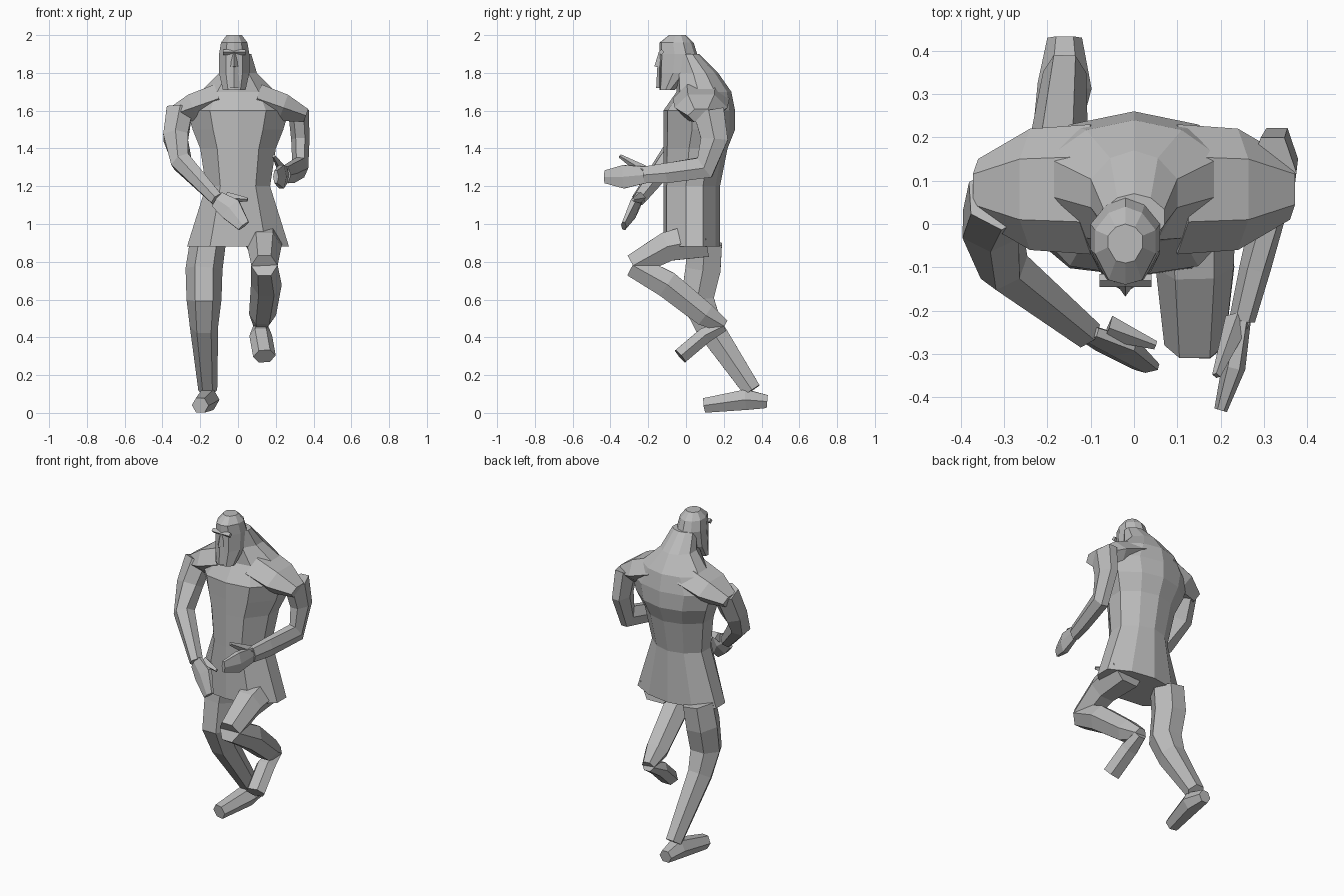
import bpy
import bmesh
from math import cos, sin, pi, tau
from mathutils import Vector

default_cube = bpy.data.objects.get("Cube")
if default_cube:
    bpy.data.objects.remove(default_cube, do_unlink=True)

# One plain stone colour for the whole figure
stone = bpy.data.materials.new("stone_grey")
stone.use_nodes = True
stone.diffuse_color = (0.5, 0.5, 0.5, 1)
shader = stone.node_tree.nodes["Principled BSDF"]
shader.inputs["Base Color"].default_value = stone.diffuse_color

X_AXIS = Vector((1, 0, 0))
Y_AXIS = Vector((0, 1, 0))


def loft(name, rings):
    """Skin a list of equal-length point rings and cap both ends."""
    bm = bmesh.new()
    loops = [[bm.verts.new(point) for point in ring] for ring in rings]
    for lower, upper in zip(loops, loops[1:]):
        lower_next = lower[1:] + lower[:1]
        upper_next = upper[1:] + upper[:1]
        for corners in zip(lower, lower_next, upper_next, upper):
            bm.faces.new(corners)
    bm.faces.new(reversed(loops[0]))
    bm.faces.new(loops[-1])
    bmesh.ops.recalc_face_normals(bm, faces=bm.faces)
    mesh = bpy.data.meshes.new(name)
    bm.to_mesh(mesh)
    bm.free()
    mesh.materials.append(stone)
    part = bpy.data.objects.new(name, mesh)
    bpy.context.collection.objects.link(part)


def limb(name, path, start, end, bulge=0, flat=1, axis=X_AXIS, sides=6):
    """Tapered tube along a path; flat is the radius across over the radius along axis."""
    centres = [Vector(point) for point in path]
    last = len(centres) - 1
    rings = []
    for index, centre in enumerate(centres):
        ahead = centres[min(index + 1, last)]
        behind = centres[max(index - 1, 0)]
        tangent = (ahead - behind).normalized()
        along = (axis - tangent * axis.dot(tangent)).normalized()
        across = tangent.cross(along) * flat
        t = index / last
        radius = start + (end - start) * t + bulge * sin(pi * t)
        angles = [tau * side / sides for side in range(sides)]
        rings.append([centre + radius * (along * cos(a) + across * sin(a))
                      for a in angles])
    loft(name, rings)


def trunk(name, stations, front_below, front_above, split, centre=0):
    """Upright symmetrical loft; each station is height, half width and back depth."""
    rings = []
    for z, width, back in stations:
        front = front_below if z <= split else front_above
        depth = back - front
        inner = width * 0.55
        half = [(inner, front + depth * 0.06),
                (width, front + depth * 0.4),
                (width, front + depth * 0.7),
                (inner, back - depth * 0.08)]
        left = [(centre + x, y, z) for x, y in half]
        right = [(centre - x, y, z) for x, y in reversed(half)]
        rings.append([(centre, front, z), *left, (centre, back, z), *right])
    loft(name, rings)


# Torso with flared tunic, narrow waist, broad back and sloping neck
torso_stations = [
    (0.88, 0.27, 0.18),
    (1.2, 0.17, 0.18),
    (1.4, 0.2, 0.22),
    (1.5, 0.24, 0.26),
    (1.6, 0.27, 0.26),
    (1.7, 0.2, 0.24),
    (1.8, 0.1, 0.17),
    (1.9, 0.07, 0.07),
]
trunk("torso_and_tunic", torso_stations,
      front_below=-0.12, front_above=-0.05, split=1.6)

# Head with a long beard, heavy brow and a flat crown
head_stations = [
    (1.71, 0.06, -0.06),
    (1.8, 0.08, 0.04),
    (1.9, 0.08, 0.06),
    (1.96, 0.07, 0.04),
    (2, 0.04, 0),
]
trunk("head", head_stations,
      front_below=-0.14, front_above=-0.09, split=1.96, centre=-0.02)
limb("brow", [(-0.08, -0.13, 1.91), (0.04, -0.13, 1.91)],
     start=0.015, end=0.015, axis=Y_AXIS, sides=4)
limb("nose", [(-0.02, -0.13, 1.91), (-0.02, -0.14, 1.83)],
     start=0.01, end=0.02, flat=1.4, sides=4)
limb("beard", [(-0.02, -0.14, 1.83), (-0.02, -0.14, 1.72)],
     start=0.02, end=0.03, bulge=0.02, flat=0.6, sides=4)

# Shoulders
for sign, label in ((1, "left"), (-1, "right")):
    limb(label + "_shoulder",
         [(sign * reach, 0.08, 1.7 - reach * 0.35) for reach in (0.1, 0.24, 0.36)],
         start=0.15, end=0.07, bulge=0.03, flat=0.6, axis=Y_AXIS)

# Right arm, swung down across the body
right_wrist = (-0.11, -0.25, 1.13)
limb("right_arm",
     [(-0.31, 0.06, 1.6), (-0.33, 0, 1.46), (-0.3, -0.1, 1.33), right_wrist],
     start=0.08, end=0.04, bulge=0.01, axis=Y_AXIS)
limb("right_hand", [right_wrist, (-0.04, -0.28, 1.08), (0.03, -0.33, 0.99)],
     start=0.02, end=0.015, bulge=0.01, flat=2.6, axis=Y_AXIS)
limb("right_thumb", [(-0.06, -0.24, 1.14), (0.05, -0.28, 1.13)],
     start=0.03, end=0.01, axis=Y_AXIS, sides=4)

# Left arm, bent with the forearm level and forward
left_wrist = (0.25, -0.22, 1.26)
limb("left_arm",
     [(0.32, 0.12, 1.6), (0.33, 0.15, 1.45), (0.33, 0.1, 1.3),
      (0.28, -0.1, 1.27), left_wrist],
     start=0.055, end=0.03, flat=1.7)
limb("left_hand", [left_wrist, (0.23, -0.33, 1.25), (0.2, -0.43, 1.25)],
     start=0.02, end=0.015, bulge=0.01, flat=2.6)
limb("left_thumb", [(0.24, -0.22, 1.28), (0.19, -0.35, 1.36)],
     start=0.03, end=0.01, sides=4)

# Left leg, knee raised with the shin folded back
left_knee = (0.14, -0.28, 0.78)
left_heel = (0.12, 0.2, 0.46)
limb("left_thigh", [(0.13, 0.1, 0.92), (0.14, -0.1, 0.88), left_knee],
     start=0.11, end=0.07)
limb("left_shin", [left_knee, (0.15, -0.1, 0.68), (0.13, 0.1, 0.52), left_heel],
     start=0.07, end=0.04, bulge=0.025)
limb("left_foot", [left_heel, (0.12, 0.1, 0.41), (0.14, -0.03, 0.3)],
     start=0.04, end=0.06, bulge=0.01, flat=0.8)

# Right leg, pushing off the ground behind
limb("right_leg",
     [(-0.16, 0.1, 0.9), (-0.18, 0.09, 0.76), (-0.18, 0.06, 0.6),
      (-0.18, 0.12, 0.46), (-0.16, 0.35, 0.12)],
     start=0.095, end=0.05, bulge=0.02, flat=1.1)
limb("right_foot", [(-0.16, 0.43, 0.06), (-0.16, 0.32, 0.07), (-0.2, 0.1, 0.04)],
     start=0.04, end=0.045, bulge=0.02)
